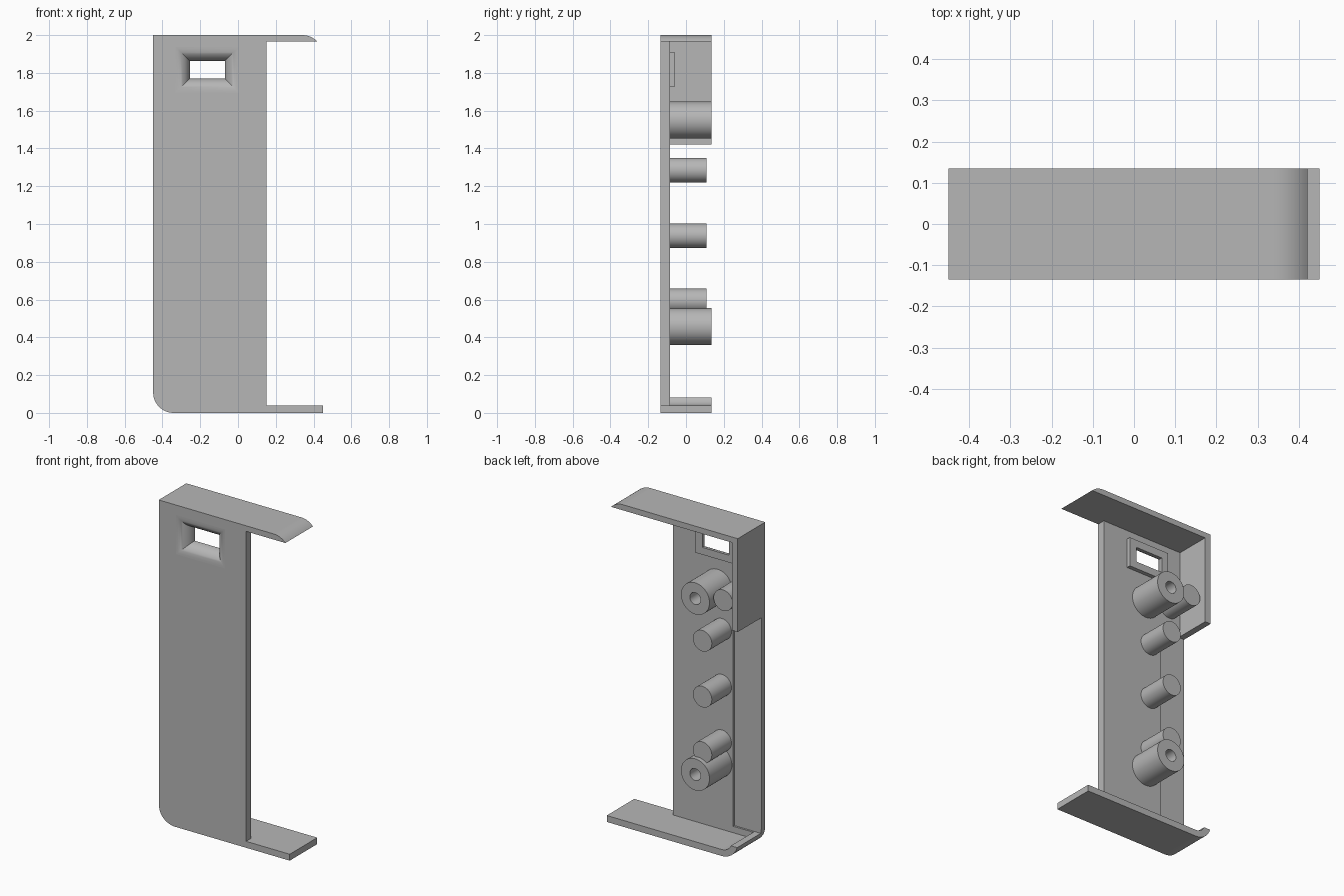
import bpy, bmesh
from math import sin, cos, radians, pi

cube = bpy.data.objects.get("Cube")
if cube:
    bpy.data.objects.remove(cube, do_unlink=True)

GREY = bpy.data.materials.new("plain_grey")
GREY.use_nodes = True
GREY.diffuse_color = (0.47, 0.47, 0.47, 1)
GREY.node_tree.nodes["Principled BSDF"].inputs["Base Color"].default_value = (0.47, 0.47, 0.47, 1)

FRONT, BACK, INNER = -0.135, 0.135, -0.085   # depth planes
SIDE, WALL, RAD = 0.45, 0.04, 0.11           # half width, skin, corner radius


def loft(name, rings):
    """Closed solid through rings of equal point count."""
    bm = bmesh.new()
    rows = [[bm.verts.new(p) for p in ring] for ring in rings]
    n = len(rows[0])
    for a, b in zip(rows, rows[1:]):
        for i in range(n):
            bm.faces.new((a[i], a[(i + 1) % n], b[(i + 1) % n], b[i]))
    bm.faces.new(rows[0])
    bm.faces.new(rows[-1])
    bmesh.ops.recalc_face_normals(bm, faces=bm.faces)
    mesh = bpy.data.meshes.new(name)
    bm.to_mesh(mesh)
    bm.free()
    mesh.materials.append(GREY)
    obj = bpy.data.objects.new(name, mesh)
    bpy.context.collection.objects.link(obj)
    return obj


def prism(name, profile, y0, y1):
    return loft(name, [[(x, y, z) for x, z in profile] for y in (y0, y1)])


def rect(x0, x1, z0, z1):
    return [(x0, z0), (x1, z0), (x1, z1), (x0, z1)]


def arc(cx, cz, r, a0, a1, n=10):
    angles = [radians(a0 + (a1 - a0) * i / n) for i in range(n + 1)]
    return [(cx + r * cos(a), cz + r * sin(a)) for a in angles]


def cylinder(name, x, z, r, y0, y1, n=48):
    return prism(name, arc(x, z, r, 0, 360, n)[:-1], y0, y1)


def combine(obj, other, operation):
    """Apply a boolean and discard the second solid."""
    mod = obj.modifiers.new(operation, 'BOOLEAN')
    mod.operation, mod.solver, mod.object = operation, 'EXACT', other
    graph = bpy.context.evaluated_depsgraph_get()
    mesh = bpy.data.meshes.new_from_object(obj.evaluated_get(graph))
    obj.modifiers.clear()
    obj.data = mesh
    bpy.data.objects.remove(other, do_unlink=True)


def smooth(obj):
    bpy.ops.object.select_all(action='DESELECT')
    obj.select_set(True)
    bpy.context.view_layer.objects.active = obj
    bpy.ops.object.shade_smooth_by_angle(angle=radians(30))
    for face in obj.data.polygons:
        if face.area > 0.03:
            face.use_smooth = False


# Rounded corners shared by the panel and the flanges
low_arc = arc(-SIDE + RAD, RAD, RAD, 270, 196)
top_arc = arc(SIDE - RAD, 2 - RAD, RAD, 43, 90)
top_z = top_arc[0][1]

# Front panel with the front edges of both flanges
panel_profile = ([(0.15, WALL), (SIDE, WALL), (SIDE, 0)] + low_arc
                 + [(-SIDE, RAD), (-SIDE, 2)] + top_arc[::-1] + [(0.15, top_z)])
body = prism("case_body", panel_profile, FRONT, INNER)

# Shallow recess along the open side
combine(body, prism("recess_cutter", rect(-0.6, -0.265, 0.08, 1.42), -0.097, 0), 'DIFFERENCE')

# Top flange with side wall, and bottom flange with curled lip
upper = ([(-SIDE, 1.42), (-SIDE + WALL, 1.42), (-SIDE + WALL, top_z)]
         + top_arc + [(-SIDE, 2)])
lower = ([(SIDE, WALL), (SIDE, 0)] + low_arc
         + arc(-SIDE + RAD, RAD, RAD - WALL, 205, 270))
for name, profile in (("upper_flange", upper), ("lower_flange", lower)):
    combine(body, prism(name, profile, INNER, BACK), 'UNION')

# Raised frame behind the window
combine(body, prism("window_frame", rect(-0.30, -0.02, 1.725, 1.91), -0.1, -0.06), 'UNION')

# Flared window opening
FLARE = 0.075
steps = [(FLARE, FRONT - 0.1)]
for i in range(13):
    t = pi / 2 * i / 12
    steps.append((FLARE * (1 - sin(t)), FRONT + FLARE * (1 - cos(t))))
steps.append((0, 0.05))
flare = loft("window_cutter", [
    [(x, y, z) for x, z in rect(-0.255 - o, -0.07 + o, 1.77 - o, 1.863 + o)]
    for o, y in steps])
combine(body, flare, 'DIFFERENCE')
smooth(body)

# Screw bosses with bored holes
for name, z in (("upper_boss", 1.55), ("lower_boss", 0.457)):
    boss = cylinder(name, -0.158, z, 0.098, INNER, BACK)
    combine(boss, cylinder("bore_cutter", -0.158, z, 0.037, INNER + 0.01, 0.3), 'DIFFERENCE')
    smooth(boss)

# Locating pegs
for i, (x, z) in enumerate([(-0.33, 1.575), (-0.188, 1.285), (-0.188, 0.938), (-0.188, 0.593)]):
    smooth(cylinder(f"peg_{i + 1}", x, z, 0.065, INNER - 0.02, 0.108))
